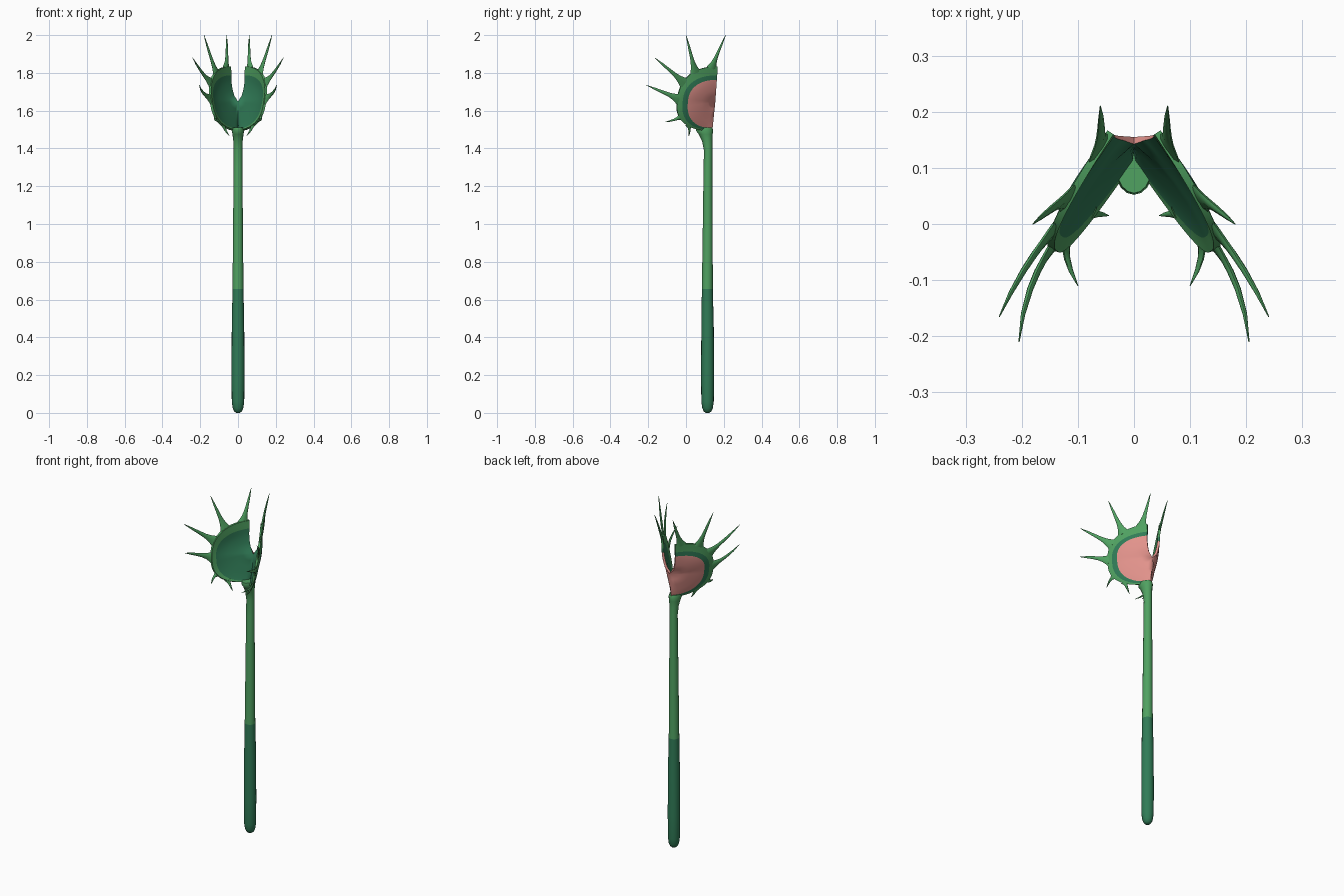
import bpy, bmesh, math
from mathutils import Vector

if "Cube" in bpy.data.objects:
    bpy.data.objects.remove(bpy.data.objects["Cube"])


def material(name, rgb):
    m = bpy.data.materials.new(name)
    m.diffuse_color = (*rgb, 1)
    m.use_nodes = True
    m.node_tree.nodes["Principled BSDF"].inputs["Base Color"].default_value = m.diffuse_color
    return m


GREEN = material("leaf green", (0.08, 0.36, 0.12))
TEAL = material("deep teal green", (0.03, 0.20, 0.095))
PINK = material("soft pink", (0.76, 0.29, 0.26))


def finish(bm, name, mats, solid=0):
    bmesh.ops.remove_doubles(bm, verts=bm.verts, dist=0.0004)
    bmesh.ops.recalc_face_normals(bm, faces=bm.faces)
    me = bpy.data.meshes.new(name)
    for m in mats:
        me.materials.append(m)
    if solid:
        # outer normals must point to the back
        if sum(f.normal.y * f.calc_area() for f in bm.faces) < 0:
            bmesh.ops.reverse_faces(bm, faces=bm.faces)
    bm.to_mesh(me)
    bm.free()
    ob = bpy.data.objects.new(name, me)
    bpy.context.collection.objects.link(ob)
    bpy.ops.object.select_all(action='DESELECT')
    ob.select_set(True)
    bpy.context.view_layer.objects.active = ob
    if solid:
        s = ob.modifiers.new("thickness", 'SOLIDIFY')
        s.thickness = solid
        s.offset = -1
        s.material_offset = 3
        bpy.ops.object.convert(target='MESH')
    bpy.ops.object.shade_smooth_by_angle(angle=math.radians(50))
    return ob


def loft(bm, rings, mat_rule=lambda i: 0):
    vs = [[bm.verts.new(p) for p in r] for r in rings]
    n = len(vs[0])
    for i in range(len(vs) - 1):
        for j in range(n):
            k = (j + 1) % n
            f = bm.faces.new((vs[i][j], vs[i][k], vs[i + 1][k], vs[i + 1][j]))
            f.material_index = mat_rule(i)
    bm.faces.new(vs[0]).material_index = mat_rule(0)
    bm.faces.new(vs[-1]).material_index = mat_rule(len(vs) - 2)


# Stem with dark grip, flaring into the neck: z, centre y, x radius, y radius
STEM = [(0.0, .114, .010, .010), (0.008, .114, .020, .020), (0.025, .114, .028, .028),
        (0.06, .114, .033, .033), (0.2, .114, .034, .034), (0.45, .114, .033, .033),
        (0.655, .113, .029, .029), (1.0, .115, .026, .026), (1.3, .116, .023, .023),
        (1.39, .117, .023, .022), (1.44, .112, .025, .027), (1.475, .104, .029, .037),
        (1.495, .098, .034, .046), (1.51, .097, .030, .042)]
bm = bmesh.new()
A = [2 * math.pi * i / 16 for i in range(16)]
loft(bm, [[(rx * math.cos(a), cy + ry * math.sin(a), z) for a in A] for z, cy, rx, ry in STEM],
     lambda i: 1 if i < 6 else 0)
finish(bm, "stem", [GREEN, TEAL])


# Trap lobe surface: phi runs from the top (0) round the front to the hinge (pi)
def lobe_point(phi, up, front, down, f, full=1.0):
    s, c = math.sin(phi), math.cos(phi)
    s = max(s, 0) ** .85
    c = math.copysign(abs(c) ** .85, c)
    t = f * full
    y = .155 - front * f * s + (.012 if c > 0 else .02) * c * t
    z = 1.645 + (up if c > 0 else down) * f * c
    x = .66 * (.16 - y) + .206 * (z - 1.6)
    x += 4 * t * (1 - t) * (.018 * s + .012 * max(c, 0)) + .004
    return Vector((max(x, 0), y, z))


PINK_E, TEAL_E, RIM_E = (.118, .145, .137), (.142, .173, .146), (.188, .2, .152)
LEVELS = [(PINK_E, f, .7 * f) for f in (0, .25, .5, .75, 1)] + [
    (TEAL_E, 1, .86), (tuple((a + b) / 2 for a, b in zip(TEAL_E, RIM_E)), 1, .93), (RIM_E, 1, 1)]
STEPS = 32

bm = bmesh.new()
for side in (1, -1):
    grid = []
    for edge, f, full in LEVELS:
        row = []
        for i in range(STEPS + 1):
            p = lobe_point(math.pi * i / STEPS, *edge, f, full / f if f else 0)
            if i == STEPS or f == 0:
                p.x = 0
            row.append(bm.verts.new((side * p.x, p.y, p.z)))
        grid.append(row)
    for r in range(len(LEVELS) - 1):
        for i in range(STEPS):
            q = [grid[r][i], grid[r][i + 1], grid[r + 1][i + 1], grid[r + 1][i]]
            face = bm.faces.new(q if side > 0 else q[::-1])
            face.material_index = 0 if r < 4 else 1 if r == 4 else 2
bmesh.ops.dissolve_degenerate(bm, dist=0.0002, edges=bm.edges)
# outer slots, then the same zones for the inner skin
finish(bm, "trap_lobes", [PINK, TEAL, GREEN, TEAL, TEAL, GREEN], solid=.013)

# Flared spikes round the rim: angle along the rim (degrees), tip position
SPIKES = [(6, (.06, .21, 2.0)), (33, (.18, .0, 2.0)), (60, (.24, -.165, 1.88)),
          (87, (.205, -.21, 1.735)), (119, (.10, -.11, 1.54)), (144, (.045, .015, 1.465))]
FLARE = [(0, .034, .0065), (.08, .026, .0065), (.18, .018, .006), (.32, .012, .006),
         (.5, .009, .0055), (.75, .006, .004), (1, .001, .001)]
NORMAL = Vector((1, .66, -.206)).normalized()
bm = bmesh.new()
for deg, tip in SPIKES:
    phi = math.radians(deg)
    base = lobe_point(phi, *RIM_E, .94) - NORMAL * .0065
    tip = Vector(tip)
    along = tip - base
    # leave the rim within the lobe plane, then bend towards the tip
    mid = base + (along - NORMAL * along.dot(NORMAL)) * .5
    wide = NORMAL.cross(along).normalized()
    thick = along.cross(wide).normalized()
    size = min(1, .55 + along.length * 2.2)
    for side in (1, -1):
        rings = []
        for t, w, h in FLARE:
            p = base * (1 - t) ** 2 + mid * 2 * t * (1 - t) + tip * t * t
            ring = []
            for j in range(8):
                a = 2 * math.pi * j / 8
                v = p + wide * w * size * math.cos(a) + thick * h * math.sin(a)
                ring.append((side * v.x, v.y, v.z))
            rings.append(ring)
        loft(bm, rings)
finish(bm, "rim_spikes", [GREEN])
